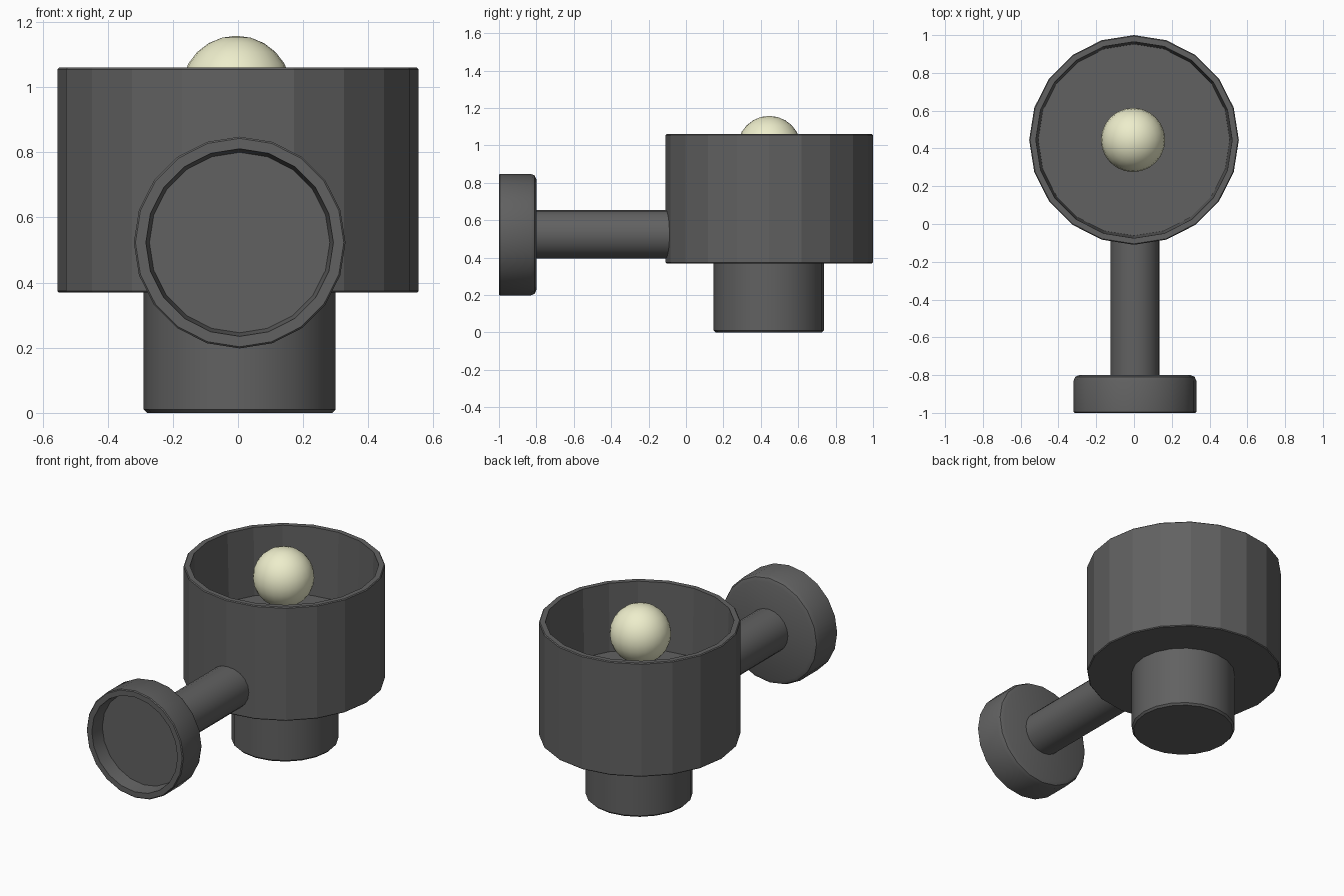
import bpy, bmesh, math
from mathutils import Matrix, Vector

if "Cube" in bpy.data.objects:
    bpy.data.objects.remove(bpy.data.objects["Cube"])


def material(name, color):
    m = bpy.data.materials.new(name)
    m.diffuse_color = color
    m.use_nodes = True
    m.node_tree.nodes["Principled BSDF"].inputs["Base Color"].default_value = m.diffuse_color
    return m


dark = material("dark_metal", (0.12, 0.12, 0.12, 1))
cream = material("cream_glow", (0.85, 0.85, 0.6, 1))


def finish(name, bm, mat, smooth=True):
    bmesh.ops.recalc_face_normals(bm, faces=bm.faces[:])
    me = bpy.data.meshes.new(name)
    bm.to_mesh(me)
    bm.free()
    me.materials.append(mat)
    ob = bpy.data.objects.new(name, me)
    bpy.context.collection.objects.link(ob)
    if smooth:
        bpy.ops.object.select_all(action='DESELECT')
        ob.select_set(True)
        bpy.context.view_layer.objects.active = ob
        bpy.ops.object.shade_smooth_by_angle(angle=math.radians(30))
    return ob


def turned(name, profile, centre, along_y=False, sides=20, smooth=True):
    """Closed turned solid from (radius, height) points, capped at both ends."""
    bm = bmesh.new()
    rings = []
    for r, h in profile:
        ring = []
        for i in range(sides):
            a = math.tau * i / sides
            ring.append(bm.verts.new((r * math.cos(a), r * math.sin(a), h)))
        rings.append(ring)
    for lo, hi in zip(rings, rings[1:]):
        for i in range(sides):
            j = (i + 1) % sides
            bm.faces.new((lo[i], lo[j], hi[j], hi[i]))
    bm.faces.new(rings[0][::-1])
    bm.faces.new(rings[-1])
    turn = Matrix.Rotation(-math.pi / 2, 4, 'X') if along_y else Matrix()
    bm.transform(Matrix.Translation(Vector(centre)) @ turn)
    return finish(name, bm, dark, smooth)


# Faceted open cup with a raised floor
turned("cup_shade",
       [(0.55, 0.37), (0.555, 0.375), (0.555, 1.055), (0.55, 1.06),
        (0.52, 1.06), (0.507, 0.65)], (0, 0.445, 0), smooth=False)

# Socket under the cup
turned("lower_socket", [(0.284, 0.0), (0.295, 0.011), (0.295, 0.375)],
       (0.005, 0.443, 0))

# Horizontal arm
turned("arm", [(0.13, -0.84), (0.13, -0.07)], (0.005, 0, 0.525), along_y=True)

# Wall plate, hollow on the wall side
turned("wall_plate",
       [(0.277, -0.915), (0.288, -1.0), (0.32, -1.0), (0.325, -0.995),
        (0.325, -0.83), (0.316, -0.809), (0.295, -0.80)],
       (0.005, 0, 0.523), along_y=True)

# Round bulb
bm = bmesh.new()
bmesh.ops.create_uvsphere(bm, u_segments=24, v_segments=12, radius=0.17,
                          matrix=Matrix.Translation((-0.005, 0.445, 0.988)))
finish("bulb", bm, cream)
